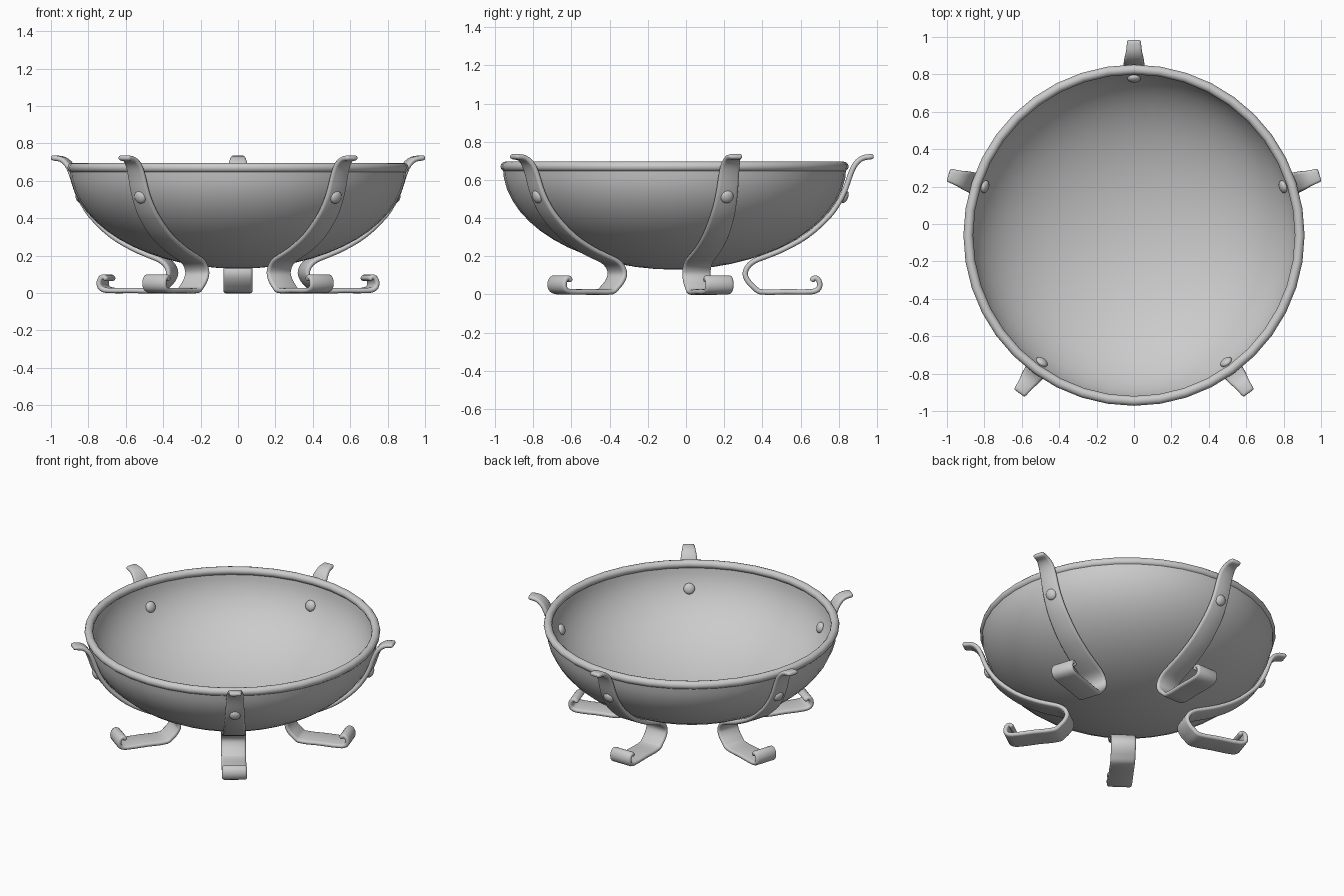
import bpy, bmesh, math
from mathutils import Vector, Matrix

if "Cube" in bpy.data.objects:
    bpy.data.objects.remove(bpy.data.objects["Cube"])

CY = -0.06            # bowl axis in y
A, B, ZR = 0.90, 0.54, 0.67   # bowl ellipse radii and rim height


def finish(bm, name, angle=50):
    bmesh.ops.recalc_face_normals(bm, faces=bm.faces)
    me = bpy.data.meshes.new(name)
    bm.to_mesh(me)
    bm.free()
    ob = bpy.data.objects.new(name, me)
    bpy.context.collection.objects.link(ob)
    bpy.ops.object.select_all(action='DESELECT')
    ob.select_set(True)
    bpy.context.view_layer.objects.active = ob
    bpy.ops.object.shade_smooth_by_angle(angle=math.radians(angle))
    return ob


def lathe(name, profile, steps=40):
    bm = bmesh.new()
    vs = [bm.verts.new((r, 0, z)) for r, z in profile]
    es = [bm.edges.new(p) for p in zip(vs, vs[1:])]
    bmesh.ops.spin(bm, geom=vs + es, cent=(0, 0, 0), axis=(0, 0, 1),
                   angle=2 * math.pi, steps=steps)
    bmesh.ops.remove_doubles(bm, verts=bm.verts, dist=1e-4)
    ob = finish(bm, name)
    ob.location.y = CY
    return ob


# Bowl: closed shell from outer and inner elliptical profiles
def ellipse(a, b, n=14):
    return [(a * math.sin(t), ZR - b * math.cos(t))
            for t in [math.pi / 2 * i / n for i in range(n + 1)]]


lathe("bowl", ellipse(A, B) + ellipse(A - 0.018, B - 0.018)[::-1])

# Rolled rim
bpy.ops.mesh.primitive_torus_add(location=(0, CY, ZR), major_radius=0.886,
                                 minor_radius=0.026, major_segments=40, minor_segments=12)
bpy.context.object.name = "rim"
bpy.ops.object.shade_smooth_by_angle(angle=math.radians(50))

# Leg centreline: radius, height, half width
PATH = [(1.03, .722, .038), (.985, .714, .043), (.948, .683, .051), (.922, .63, .055),
        (.898, .56, .058), (.868, .495, .061), (.81, .412, .066), (.695, .308, .071),
        (.57, .237, .074), (.475, .198, .076), (.42, .176, .077), (.385, .147, .077),
        (.37, .108, .077), (.385, .07, .077), (.415, .038, .077), (.448, .014, .077),
        (.58, .014, .077), (.715, .014, .077), (.75, .025, .077), (.761, .05, .077),
        (.752, .078, .077), (.734, .086, .077), (.722, .076, .077)]


def smooth_path(pts, n=3):
    ps = [Vector(p) for p in pts]
    ps = [2 * ps[0] - ps[1]] + ps + [2 * ps[-1] - ps[-2]]
    out = []
    for a, b, c, d in zip(ps, ps[1:], ps[2:], ps[3:]):
        # centripetal-like tangents limited by segment length
        L = (c - b).length
        m1 = (c - a).normalized() * L
        m2 = (d - b).normalized() * L
        for i in range(n):
            t = i / n
            out.append(b * (2*t**3 - 3*t*t + 1) + m1 * (t**3 - 2*t*t + t)
                       + c * (3*t*t - 2*t**3) + m2 * (t**3 - t*t))
    return out + [ps[-2]]


def section(w, h):
    # flat bar with rounded edges
    pts = []
    for s, start in ((1, -90), (-1, 90)):
        for i in range(6):
            t = math.radians(start + 36 * i)
            pts.append((s * (w - h) + h * math.cos(t), h * math.sin(t)))
    return pts


def leg(name, ang):
    bm = bmesh.new()
    path = smooth_path(PATH)
    # rounded ends: shrink short end rings
    rings = []
    last = len(path) - 1
    for i, p in enumerate(path):
        q = path[min(i + 1, last)] - path[max(i - 1, 0)]
        tan = Vector((q.x, q.y)).normalized()
        nor = Vector((-tan.y, tan.x))
        todo = [(0, 1)]
        if i == 0:
            todo = [(-.013, .4), (-.009, .8), (0, 1)]
        elif i == last:
            todo = [(0, 1), (.006, .8), (.009, .4)]
        for off, k in todo:
            c = Vector((p.x, p.y)) + tan * off
            h = 0.014 * k
            ring = []
            for u, v in section(p.z - 0.014 + h, h):
                s = c + nor * v
                ring.append(bm.verts.new((s.x, u, s.y)))
            rings.append(ring)
    for a, b in zip(rings, rings[1:]):
        for i in range(len(a)):
            j = (i + 1) % len(a)
            bm.faces.new((a[i], a[j], b[j], b[i]))
    bm.faces.new(rings[0])
    bm.faces.new(rings[-1])
    ob = finish(bm, name)
    ob.rotation_euler.z = ang
    ob.location.y = CY


def rivet(name, ang, r, z):
    bm = bmesh.new()
    tilt = Matrix.Rotation(math.radians(20), 4, 'Y')
    bmesh.ops.create_uvsphere(bm, u_segments=16, v_segments=10, radius=1,
                              matrix=Matrix.Translation((r, 0, z)) @ tilt
                              @ Matrix.Diagonal((.02, .035, .035, 1)))
    ob = finish(bm, name)
    ob.rotation_euler.z = ang
    ob.location.y = CY


# Five legs, each with an outer and an inner rivet
for i in range(5):
    ang = math.radians(90 + 72 * i)
    leg(f"leg_{i + 1}", ang)
    rivet(f"outer_rivet_{i + 1}", ang, .89, .512)
    rivet(f"inner_rivet_{i + 1}", ang, .838, .522)
